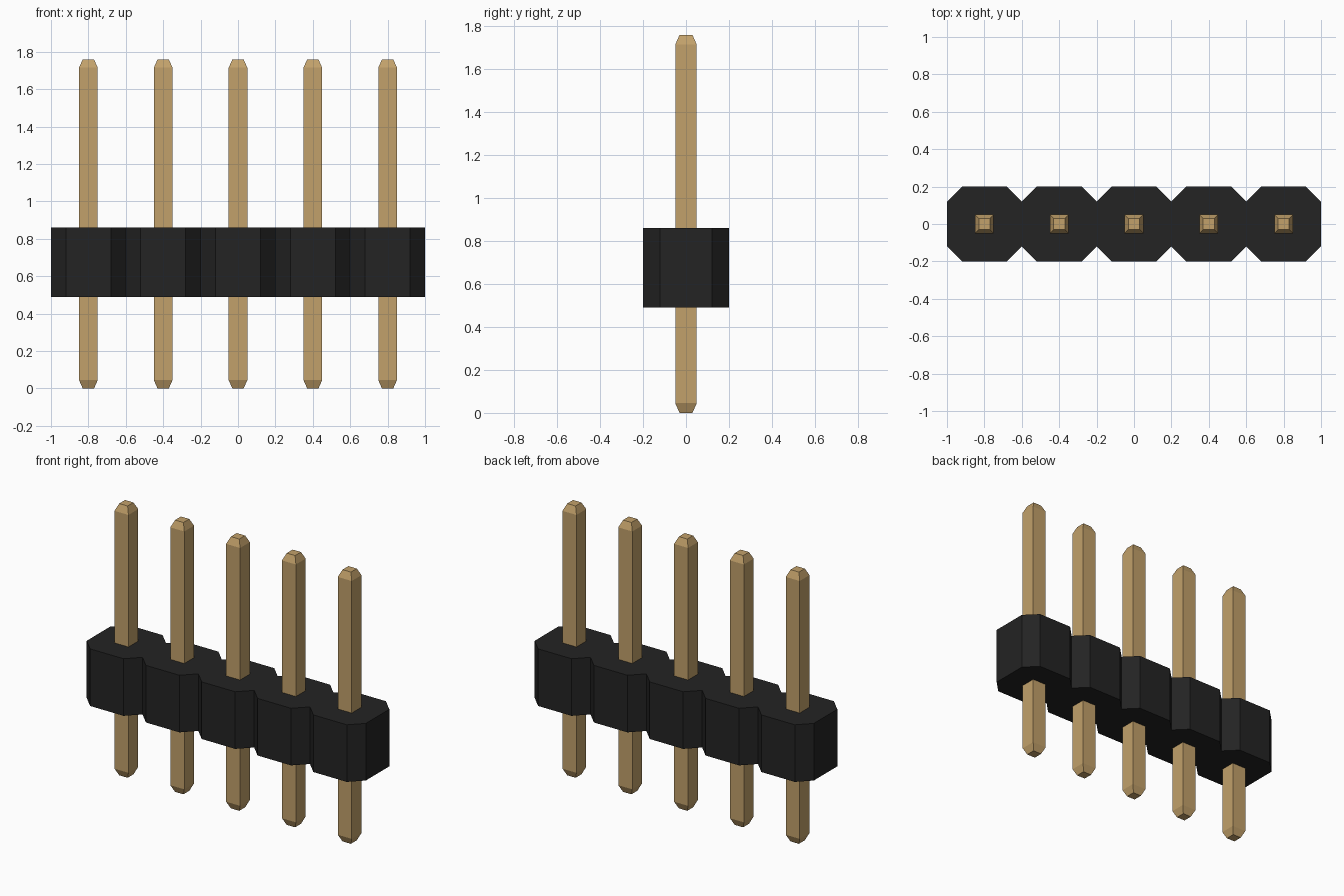
import bpy
import bmesh

cube = bpy.data.objects.get("Cube")
if cube:
    bpy.data.objects.remove(cube, do_unlink=True)

PITCH = 0.4
CENTRES = [PITCH * (i - 2) for i in range(5)]


def material(name, colour):
    mat = bpy.data.materials.new(name)
    mat.use_nodes = True
    mat.diffuse_color = colour
    mat.node_tree.nodes["Principled BSDF"].inputs["Base Color"].default_value = colour
    return mat


def add_object(name, bm, mat):
    bmesh.ops.recalc_face_normals(bm, faces=bm.faces)
    mesh = bpy.data.meshes.new(name)
    bm.to_mesh(mesh)
    bm.free()
    mesh.materials.append(mat)
    obj = bpy.data.objects.new(name, mesh)
    bpy.context.collection.objects.link(obj)
    return obj


black = material("black plastic", (0.017, 0.017, 0.017, 1))
gold = material("gold metal", (0.54, 0.355, 0.145, 1))

# Housing: a row of joined octagons, extruded upwards
front = [(-1.0, -0.12)]
for cx in CENTRES:
    front += [(cx - 0.12, -0.2), (cx + 0.12, -0.2), (cx + 0.2, -0.12)]
outline = front + [(-x, -y) for x, y in front]
bm = bmesh.new()
base = bm.faces.new([bm.verts.new((x, y, 0.49)) for x, y in outline])
top = bmesh.ops.extrude_face_region(bm, geom=[base], use_keep_orig=True)
bmesh.ops.translate(bm, vec=(0, 0, 0.37),
                    verts=[g for g in top["geom"] if isinstance(g, bmesh.types.BMVert)])
add_object("housing", bm, black)

# Pins: square posts with tapered ends, lofted from square sections
SECTIONS = [(0.0, 0.03), (0.045, 0.05), (1.715, 0.05), (1.76, 0.03)]
for i, cx in enumerate(CENTRES):
    bm = bmesh.new()
    rings = [[bm.verts.new((cx + sx * r, sy * r, z))
              for sx, sy in ((-1, -1), (1, -1), (1, 1), (-1, 1))]
             for z, r in SECTIONS]
    for low, high in zip(rings, rings[1:]):
        for k in range(4):
            n = (k + 1) % 4
            bm.faces.new((low[k], low[n], high[n], high[k]))
    bm.faces.new(rings[0])
    bm.faces.new(rings[-1])
    add_object(f"pin_{i + 1}", bm, gold)
